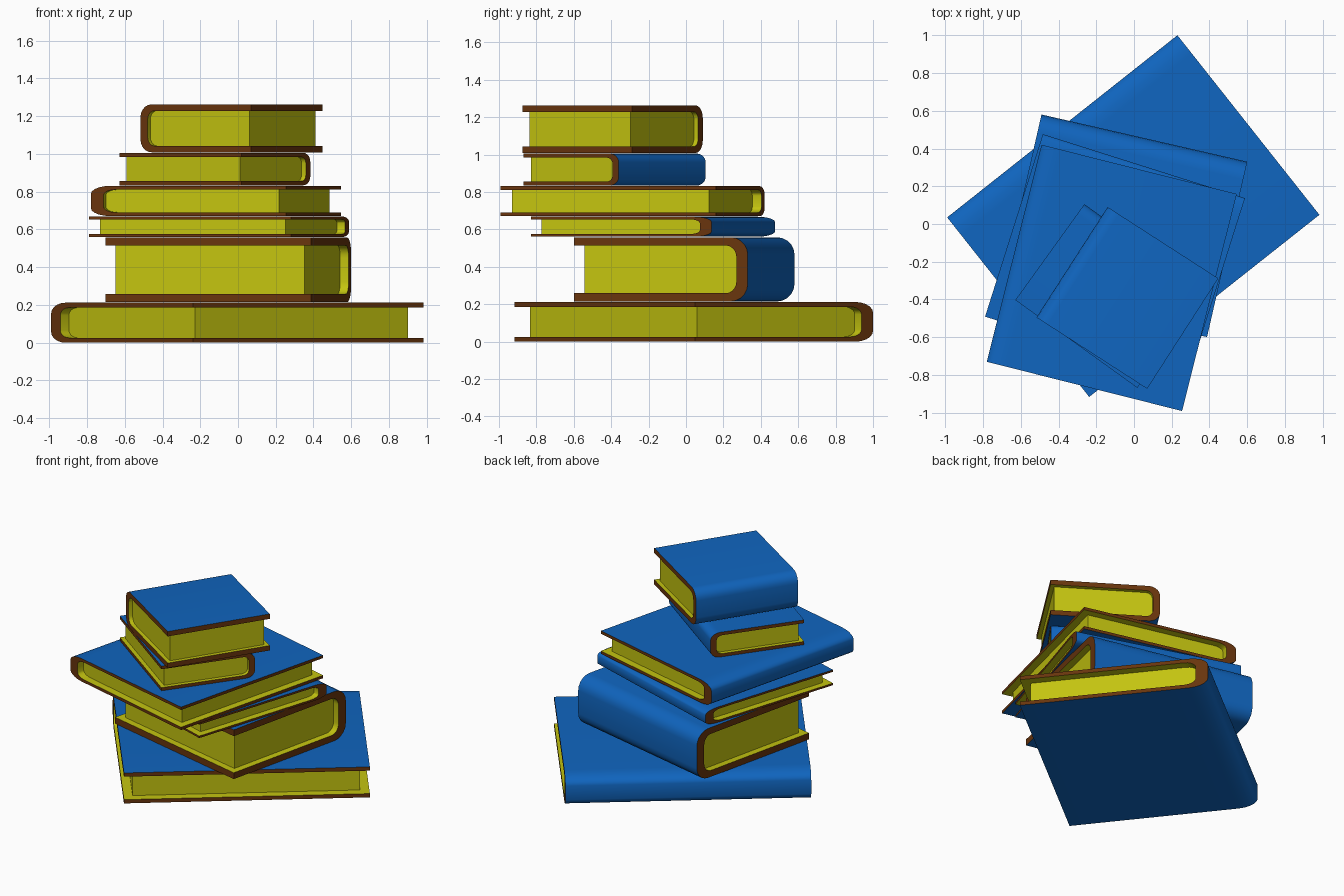
import bpy, bmesh, math
from mathutils import Matrix, Vector

if "Cube" in bpy.data.objects:
    bpy.data.objects.remove(bpy.data.objects["Cube"])


def material(name, color):
    m = bpy.data.materials.new(name)
    m.diffuse_color = (*color, 1)
    m.use_nodes = True
    m.node_tree.nodes["Principled BSDF"].inputs["Base Color"].default_value = m.diffuse_color
    return m


BLUE = material("cover_blue", (0.005, 0.13, 0.52))
BROWN = material("cover_edge_brown", (0.14, 0.035, 0.004))
YELLOW = material("page_yellow", (0.55, 0.55, 0.005))
SEG = 5


def c_profile(x0, x1, z0, z1, rx, rz):
    """Open C in the x/z plane: fore edge, rounded spine, fore edge again."""
    pts = [(x1, z0)]
    for i in range(SEG + 1):
        a = math.pi / 2 * i / SEG
        pts.append((x0 + rx - rx * math.sin(a), z0 + rz - rz * math.cos(a)))
    return pts + [(x, z0 + z1 - z) for x, z in reversed(pts)]


def finish(bm, name, mats, matrix):
    bmesh.ops.recalc_face_normals(bm, faces=bm.faces)
    me = bpy.data.meshes.new(name)
    bm.to_mesh(me)
    bm.free()
    ob = bpy.data.objects.new(name, me)
    bpy.context.collection.objects.link(ob)
    for m in mats:
        me.materials.append(m)
    ob.matrix_world = matrix
    bpy.ops.object.select_all(action='DESELECT')
    ob.select_set(True)
    bpy.context.view_layer.objects.active = ob
    bpy.ops.object.shade_smooth_by_angle(angle=math.radians(35))


def book(label, a, b, width, z0, z1, board, inset):
    # local frame: x away from the spine, y along the spine
    a, b = Vector((*a, z0)), Vector((*b, z0))
    length, h = (b - a).length, z1 - z0
    u = (b - a).normalized()
    matrix = Matrix.Translation(a) @ Matrix.Rotation(math.atan2(-u.x, u.y), 4, 'Z')
    spine = 0.065 * width
    ih = h - 2 * board
    outer = c_profile(0, width, 0, h, 0.1 * width, 0.27 * h)
    inner = c_profile(spine, width, board, h - board, 0.06 * width, 0.25 * ih)

    # cover: blue outside, brown cut edges, yellow lining
    bm = bmesh.new()
    rings = [[bm.verts.new((x, y, z)) for x, z in prof]
             for prof, y in ((outer, 0), (outer, length), (inner, length), (inner, 0))]
    for k, mat in enumerate((0, 1, 2, 1)):
        p, q = rings[k], rings[(k + 1) % 4]
        for i in range(len(p) - 1):
            bm.faces.new((p[i], p[i + 1], q[i + 1], q[i])).material_index = mat
    for end in (0, -1):
        bm.faces.new([r[end] for r in rings]).material_index = 1
    finish(bm, label + "_cover", (BLUE, BROWN, YELLOW), matrix)

    # page block, set back from the three open sides
    prof = c_profile(spine, width - inset, board, h - board, 0.06 * width, 0.25 * ih)
    bm = bmesh.new()
    near, far = [[bm.verts.new((x, y, z)) for x, z in prof]
                 for y in (inset, length - inset)]
    bm.faces.new(near)
    bm.faces.new(far)
    n = len(prof)
    for i in range(n):
        j = (i + 1) % n
        bm.faces.new((near[i], near[j], far[j], far[i]))
    finish(bm, label + "_pages", (YELLOW,), matrix)


# label, spine start, spine end, width, bottom, top, board thickness, page inset
book("bottom_book", (-0.99, 0.035), (0.23, 1.0), 1.213, 0.0, 0.212, 0.026, 0.058)
book("second_book", (-0.49, 0.58), (0.60, 0.33), 0.953, 0.215, 0.558, 0.044, 0.046)
book("third_book", (-0.483, 0.476), (0.588, 0.137), 1.014, 0.561, 0.668, 0.014, 0.046)
book("fourth_book", (-0.78, -0.73), (-0.49, 0.42), 1.067, 0.671, 0.831, 0.02, 0.05)
book("fifth_book", (-0.263, 0.105), (0.383, -0.36), 0.626, 0.834, 1.006, 0.022, 0.028)
book("top_book", (-0.517, -0.495), (-0.14, 0.09), 0.698, 1.009, 1.263, 0.034, 0.027)
